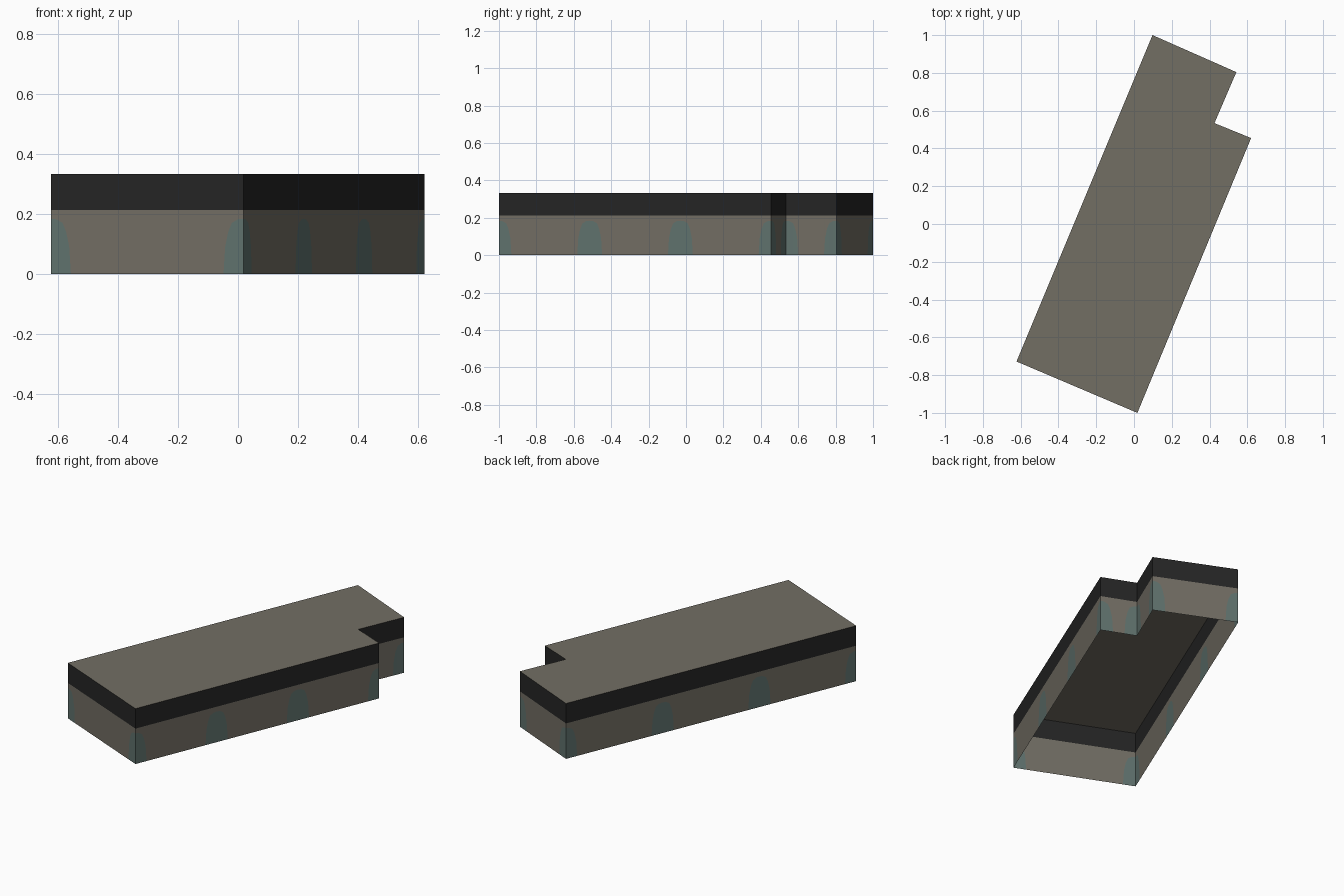
import bpy
from mathutils import Vector

if "Cube" in bpy.data.objects:
    bpy.data.objects.remove(bpy.data.objects["Cube"])

HEIGHT, BAND = 0.333, 0.213
# footprint corners, counter-clockwise from above
PLAN = [Vector(p) for p in [(-0.622, -0.728), (0.018, -1.0), (0.620, 0.455),
                            (0.426, 0.534), (0.542, 0.804), (0.098, 1.0)]]
# half arch outline: distance from the centre, height
ARCH = [(0.0, 0.184), (0.02, 0.182), (0.042, 0.17), (0.055, 0.14), (0.066, 0.09), (0.072, 0.0)]


def material(name, rgb):
    def lin(c):
        c /= 255
        return c / 12.92 if c <= 0.04045 else ((c + 0.055) / 1.055) ** 2.4
    m = bpy.data.materials.new(name)
    m.diffuse_color = (*[lin(c) for c in rgb], 1)
    m.use_nodes = True
    m.node_tree.nodes["Principled BSDF"].inputs["Base Color"].default_value = m.diffuse_color
    return m


STONE = material("warm grey stone", (114, 110, 100))
DARK = material("charcoal", (37, 37, 37))
TEAL = material("grey teal", (96, 114, 110))


def build(name, faces, mats):
    """faces: list of (corner points, material index)"""
    verts, index, polys, slots = [], {}, [], []
    for pts, slot in faces:
        ids = []
        for p in pts:
            key = tuple(round(c, 5) for c in p)
            if key not in index:
                index[key] = len(verts)
                verts.append(key)
            if index[key] not in ids:
                ids.append(index[key])
        if len(ids) > 2:
            polys.append(ids)
            slots.append(slot)
    mesh = bpy.data.meshes.new(name)
    mesh.from_pydata(verts, [], polys)
    for m in mats:
        mesh.materials.append(m)
    for poly, slot in zip(mesh.polygons, slots):
        poly.material_index = slot
    mesh.update()
    bpy.context.collection.objects.link(bpy.data.objects.new(name, mesh))


lower, upper = [], []
for a, b in zip(PLAN, PLAN[1:] + PLAN[:1]):
    length = (b - a).length
    bays = max(1, round(length / 0.55))
    # arch outline along the wall, arches centred on corners and bay lines
    outline = []
    for i in range(bays + 1):
        c = length * i / bays
        if i > 0:
            outline += [(c - d, h) for d, h in reversed(ARCH)]
        if i < bays:
            outline += [(c + d, h) for d, h in (ARCH if i == 0 else ARCH[1:])]

    def at(s, z):
        p = a.lerp(b, s / length)
        return (p.x, p.y, z)

    for (s0, h0), (s1, h1) in zip(outline, outline[1:]):
        lower.append(([at(s0, 0), at(s1, 0), at(s1, h1), at(s0, h0)], 1))
        lower.append(([at(s0, h0), at(s1, h1), at(s1, BAND), at(s0, BAND)], 0))
    upper.append(([at(0, BAND), at(length, BAND), at(length, HEIGHT), at(0, HEIGHT)], 0))

# open-bottomed shell: arcaded walls, dark upper band, flat roof
build("arcade_walls", lower, [STONE, TEAL])
build("upper_band", upper, [DARK])
build("flat_roof", [([(p.x, p.y, HEIGHT) for p in PLAN], 0)], [STONE])
